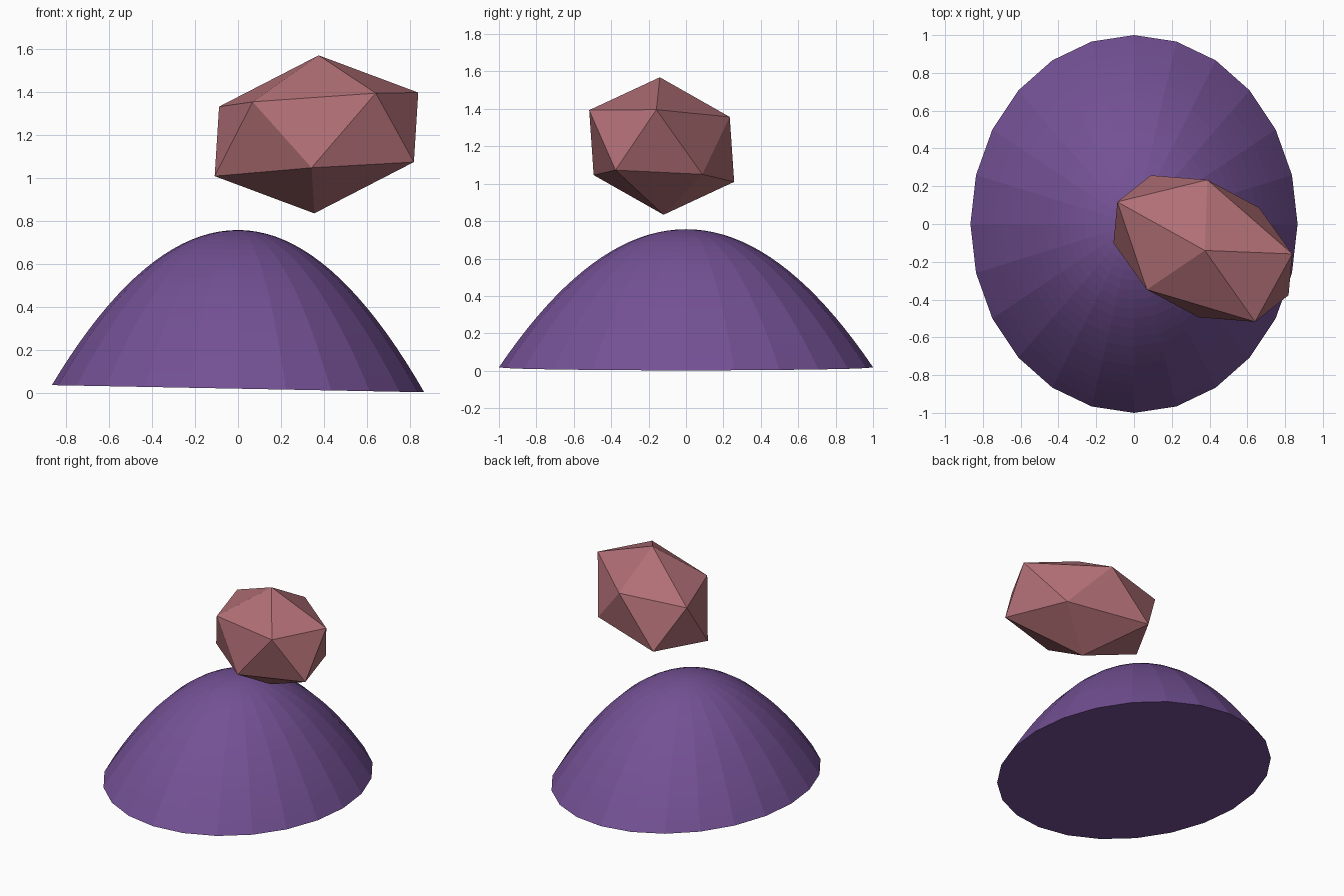
import bpy, bmesh
from math import sin, cos, pi
from mathutils import Vector

if "Cube" in bpy.data.objects:
    bpy.data.objects.remove(bpy.data.objects["Cube"])


def finish(name, bm, color):
    bmesh.ops.recalc_face_normals(bm, faces=bm.faces)
    mesh = bpy.data.meshes.new(name)
    bm.to_mesh(mesh)
    bm.free()
    mat = bpy.data.materials.new(name + "_paint")
    mat.diffuse_color = (*color, 1)
    mat.use_nodes = True
    mat.node_tree.nodes["Principled BSDF"].inputs["Base Color"].default_value = mat.diffuse_color
    mesh.materials.append(mat)
    obj = bpy.data.objects.new(name, mesh)
    bpy.context.collection.objects.link(obj)
    return obj


# Dome: 24-sided elliptical paraboloid with a slightly tilted base
SIDES, RINGS = 24, 20
RX, RY, HEIGHT, BASE, TILT = 0.866, 1.0, 0.738, 0.0185, 0.019
bm = bmesh.new()
apex = bm.verts.new((0, 0, BASE + HEIGHT))
rings = []
for i in range(1, RINGS + 1):
    r = i / RINGS
    ring = []
    for k in range(SIDES):
        a = 2 * pi * k / SIDES
        x, y = RX * r * cos(a), RY * r * sin(a)
        # the tilt fades out towards the level crown
        ring.append(bm.verts.new((x, y, BASE + HEIGHT * (1 - r * r) - TILT * x * r)))
    rings.append(ring)
for k in range(SIDES):
    n = (k + 1) % SIDES
    bm.faces.new((apex, rings[0][k], rings[0][n]))
    for inner, outer in zip(rings, rings[1:]):
        bm.faces.new((inner[k], outer[k], outer[n], inner[n]))
bm.faces.new(rings[-1][::-1])
finish("dome", bm, (0.174, 0.082, 0.30))

# Floating gem: stretched, slightly tilted icosahedron
centre = Vector((0.365, -0.13, 1.2015))
up = Vector((0.01, -0.01, 0.3675))
long_axis = Vector((0.469, -0.024, 0.030))
short_axis = Vector((-0.133, 0.395, -0.019))
points = [up]
for k in range(5):
    a = 2 * pi * k / 5
    points.append(up * 0.4472 + long_axis * cos(a) + short_axis * sin(a))
bm = bmesh.new()
for p in points:
    for s in (1, -1):
        bm.verts.new(centre + p * s)
bmesh.ops.convex_hull(bm, input=bm.verts)
finish("floating_gem", bm, (0.44, 0.16, 0.18))
